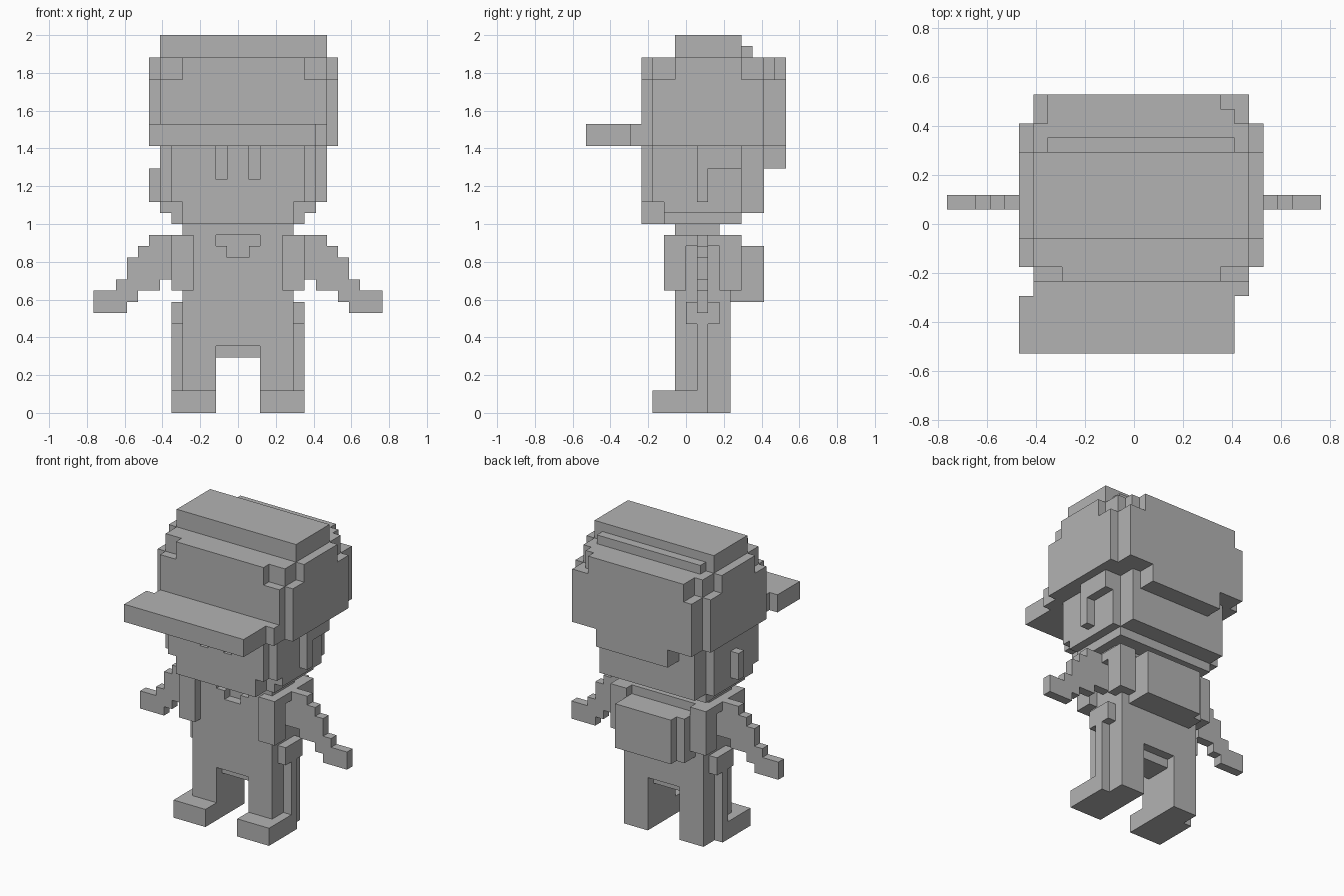
import bpy
import bmesh
from itertools import product

UNIT = 2 / 34  # edge length of one block; the figure is 34 blocks tall

default_cube = bpy.data.objects.get("Cube")
if default_cube:
    bpy.data.objects.remove(default_cube, do_unlink=True)

grey = bpy.data.materials.new("plain_grey")
grey.use_nodes = True
colour = (0.45, 0.45, 0.45, 1.0)
grey.diffuse_color = colour
grey.node_tree.nodes["Principled BSDF"].inputs["Base Color"].default_value = colour


def box(x, y, z):
    """Set of block cells inside a box given by its ranges."""
    return set(product(range(*x), range(*y), range(*z)))


def mirrored(cells):
    """Cells plus their copy across the centre plane."""
    return cells | {(-x - 1, y, z) for x, y, z in cells}


def build(name, cells):
    """Turn cells into a closed surface with large flat faces."""
    bm = bmesh.new()
    corners = {}

    def corner(position):
        if position not in corners:
            corners[position] = bm.verts.new([c * UNIT for c in position])
        return corners[position]

    for cell in sorted(cells):
        for axis, step in product(range(3), (-1, 1)):
            neighbour = list(cell)
            neighbour[axis] += step
            if tuple(neighbour) in cells:
                continue
            u, v = (axis + 1) % 3, (axis + 2) % 3
            ring = []
            for du, dv in ((0, 0), (1, 0), (1, 1), (0, 1)):
                p = list(cell)
                p[axis] += max(step, 0)
                p[u] += du
                p[v] += dv
                ring.append(corner(tuple(p)))
            bm.faces.new(ring if step > 0 else ring[::-1])
    bmesh.ops.dissolve_limit(bm, angle_limit=0.01, verts=bm.verts, edges=bm.edges)
    bmesh.ops.triangulate(bm, faces=[f for f in bm.faces if len(f.verts) > 4])
    mesh = bpy.data.meshes.new(name)
    bm.to_mesh(mesh)
    bm.free()
    mesh.materials.append(grey)
    obj = bpy.data.objects.new(name, mesh)
    bpy.context.collection.objects.link(obj)


# Cap: wide band, stepped upper corners, flat crown, low back flap
cap = box(x=(-8, 9), y=(-3, 7), z=(24, 30))
cap |= box(x=(-7, 8), y=(-4, 9), z=(24, 30))
cap |= box(x=(-8, 9), y=(-1, 5), z=(30, 32))
cap |= box(x=(-7, 8), y=(-3, 7), z=(30, 32))
cap |= box(x=(-5, 6), y=(-4, -3), z=(30, 32))
cap |= box(x=(-6, 7), y=(7, 8), z=(30, 32))
cap |= box(x=(-6, 6), y=(8, 9), z=(30, 32))
cap |= box(x=(-7, 8), y=(-1, 5), z=(32, 34))
cap |= box(x=(-6, 7), y=(5, 6), z=(32, 33))
cap |= box(x=(-4, 5), y=(7, 9), z=(22, 24))
build("cap", cap)

brim = box(x=(-8, 7), y=(-9, -5), z=(24, 26))
brim |= box(x=(-7, 8), y=(-5, -4), z=(24, 26))
build("cap_brim", brim)

# Head: stepped face and jaw with sunken eyes
head = box(x=(-7, 7), y=(-3, 5), z=(19, 24))
head |= box(x=(-6, 6), y=(-4, -3), z=(19, 24))
head |= box(x=(-7, 7), y=(-2, 5), z=(18, 19))
head |= box(x=(-6, 6), y=(5, 7), z=(18, 24))
head |= box(x=(-6, 6), y=(-2, 5), z=(17, 18))
head |= box(x=(-5, 5), y=(-4, -2), z=(17, 19))
head -= mirrored(box(x=(1, 2), y=(-4, -3), z=(21, 24)))
build("head", head)

# Ears, the left one with a lock of hair behind it
build("right_ear", box(x=(-8, -7), y=(1, 2), z=(19, 22)))
left_ear = box(x=(7, 8), y=(1, 2), z=(19, 24))
left_ear |= box(x=(7, 8), y=(2, 5), z=(22, 24))
build("left_ear", left_ear)

build("neck", box(x=(-5, 5), y=(-1, 3), z=(16, 17)))

# Torso with a sunken collar
torso = box(x=(-5, 5), y=(-1, 4), z=(6, 16))
torso |= box(x=(-2, 2), y=(0, 3), z=(5, 6))
torso |= mirrored(box(x=(5, 6), y=(0, 3), z=(8, 10)))
torso -= box(x=(-2, 2), y=(-1, 0), z=(15, 16))
torso -= box(x=(-1, 1), y=(-1, 0), z=(14, 15))
build("torso", torso)

# Backpack and its shoulder straps
pack = box(x=(-4, 4), y=(4, 6), z=(10, 15))
pack |= box(x=(-3, 4), y=(6, 7), z=(10, 15))
build("backpack", pack)

straps = box(x=(4, 6), y=(-2, 0), z=(11, 16))
straps |= box(x=(4, 6), y=(3, 5), z=(11, 16))
straps |= box(x=(4, 6), y=(0, 3), z=(15, 16))
build("backpack_straps", mirrored(straps))

# Arms: thin stepped blocks reaching down and outwards
arm = box(x=(5, 7), y=(1, 2), z=(12, 16))
arm |= box(x=(7, 8), y=(1, 2), z=(11, 16))
arm |= box(x=(8, 9), y=(1, 2), z=(11, 15))
arm |= box(x=(9, 10), y=(1, 2), z=(10, 14))
arm |= box(x=(10, 11), y=(1, 2), z=(9, 12))
arm |= box(x=(11, 13), y=(1, 2), z=(9, 11))
build("arms", mirrored(arm))

# Legs with a raised side seam, and feet
leg = box(x=(2, 5), y=(-1, 4), z=(0, 6))
leg |= box(x=(5, 6), y=(1, 2), z=(0, 8))
build("legs", mirrored(leg))

foot = box(x=(2, 6), y=(-3, 1), z=(0, 2))
build("feet", mirrored(foot))
